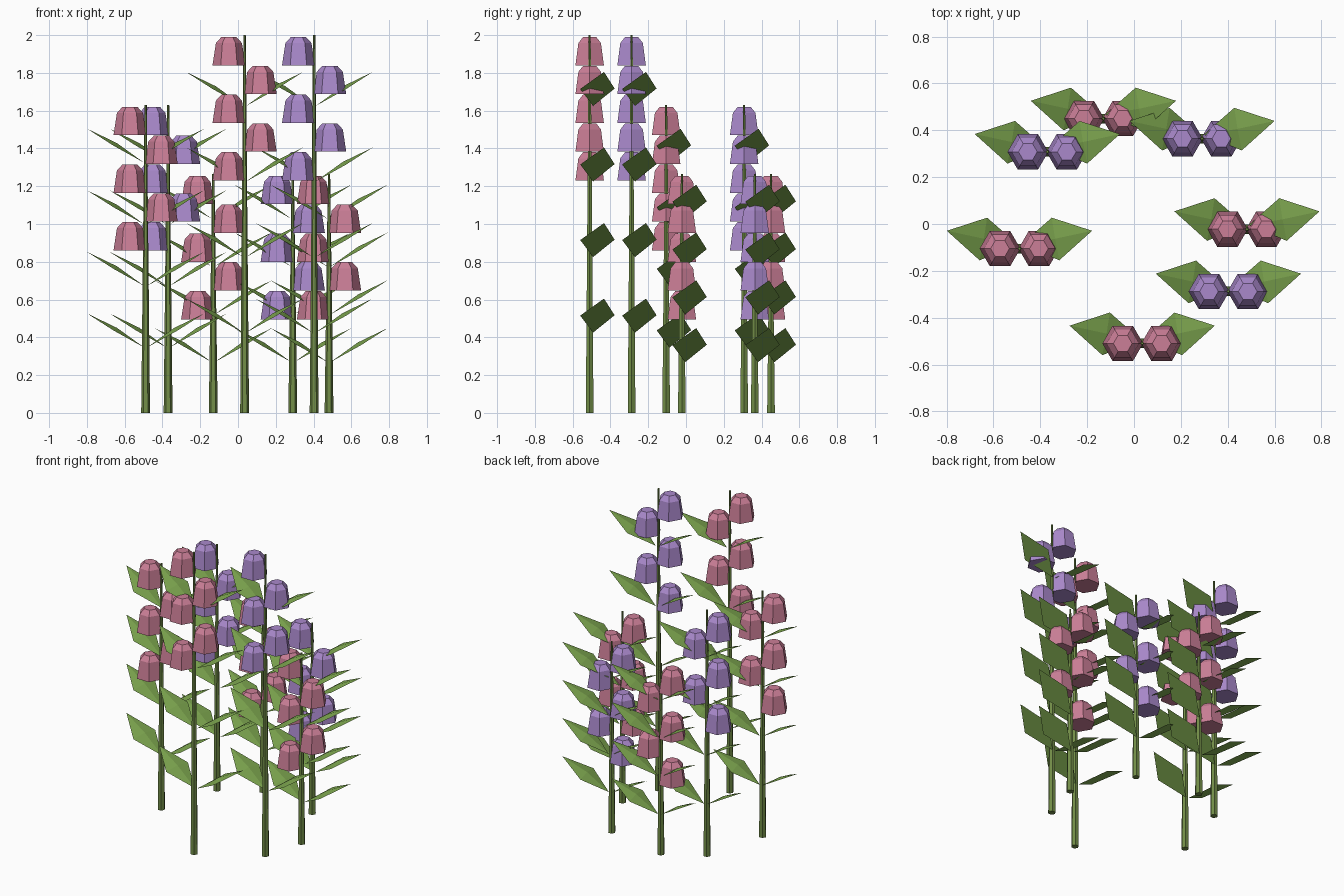
import bpy, bmesh, math
from mathutils import Vector

if "Cube" in bpy.data.objects:
    bpy.data.objects.remove(bpy.data.objects["Cube"])


def material(name, rgb):
    m = bpy.data.materials.new(name)
    m.diffuse_color = (*rgb, 1)
    m.use_nodes = True
    m.node_tree.nodes["Principled BSDF"].inputs["Base Color"].default_value = m.diffuse_color
    return m


PINK = material("pink petal", (0.60, 0.21, 0.31))
PURPLE = material("purple petal", (0.40, 0.25, 0.60))
LEAF = material("leaf green", (0.21, 0.39, 0.08))
STEM = material("stem green", (0.17, 0.27, 0.065))


def add_lathe(bm, profile, origin):
    """Closed six-sided solid through (radius, height) rings."""
    rings = []
    for r, h in profile:
        rings.append([bm.verts.new(Vector(origin) + Vector((
            r * math.cos(i * math.pi / 3), r * math.sin(i * math.pi / 3), h)))
            for i in range(6)])
    for lo, hi in zip(rings, rings[1:]):
        for i in range(6):
            j = (i + 1) % 6
            bm.faces.new((lo[i], lo[j], hi[j], hi[i]))
    bm.faces.new(rings[0][::-1])
    bm.faces.new(rings[-1])


def add_leaf(bm, side, z):
    """Diamond blade with a flat underside and a slightly raised middle."""
    outline = [(0.008, 0.018, 0), (0.17, -0.05, 0.09),
               (0.31, 0.076, 0.18), (0.138, 0.132, 0.092)]
    vs = [bm.verts.new((side * x, y, z + h)) for x, y, h in outline]
    mid = bm.verts.new((side * 0.152, 0.042, z + 0.104))
    bm.faces.new(vs[::-1])
    for i in range(4):
        bm.faces.new((vs[i], vs[(i + 1) % 4], mid))


def finish(bm, name, mat, location):
    bmesh.ops.recalc_face_normals(bm, faces=bm.faces)
    me = bpy.data.meshes.new(name)
    bm.to_mesh(me)
    bm.free()
    me.materials.append(mat)
    ob = bpy.data.objects.new(name, me)
    ob.location = location
    bpy.context.collection.objects.link(ob)


BELL = [(0.087, 0), (0.069, 0.118), (0.04, 0.15)]


def plant(x, y, height, petal):
    loc = (x, y, 0)
    # tapering stem
    bm = bmesh.new()
    add_lathe(bm, [(0.0235, 0), (0.006, height)], (0, 0, 0))
    finish(bm, "stem", STEM, loc)
    # four mirrored leaf pairs
    bm = bmesh.new()
    for k in range(1, 5):
        for side in (-1, 1):
            add_leaf(bm, side, height * (0.2 * k + 0.0125))
    finish(bm, "leaves", LEAF, loc)
    # five bells alternating left and right down the stem
    bm = bmesh.new()
    for k in range(5):
        side = -1 if k % 2 == 0 else 1
        add_lathe(bm, BELL, (side * 0.083, 0, height - 0.16 - 0.1525 * k))
    finish(bm, "bell_flowers", petal, loc)


for spec in [
    (-0.489, -0.105, 1.63, PINK), (-0.37, 0.308, 1.63, PURPLE),
    (-0.131, 0.45, 1.265, PINK), (0.035, -0.51, 2.0, PINK),
    (0.403, -0.288, 2.0, PURPLE), (0.29, 0.364, 1.265, PURPLE),
    (0.482, -0.022, 1.265, PINK),
]:
    plant(*spec)
